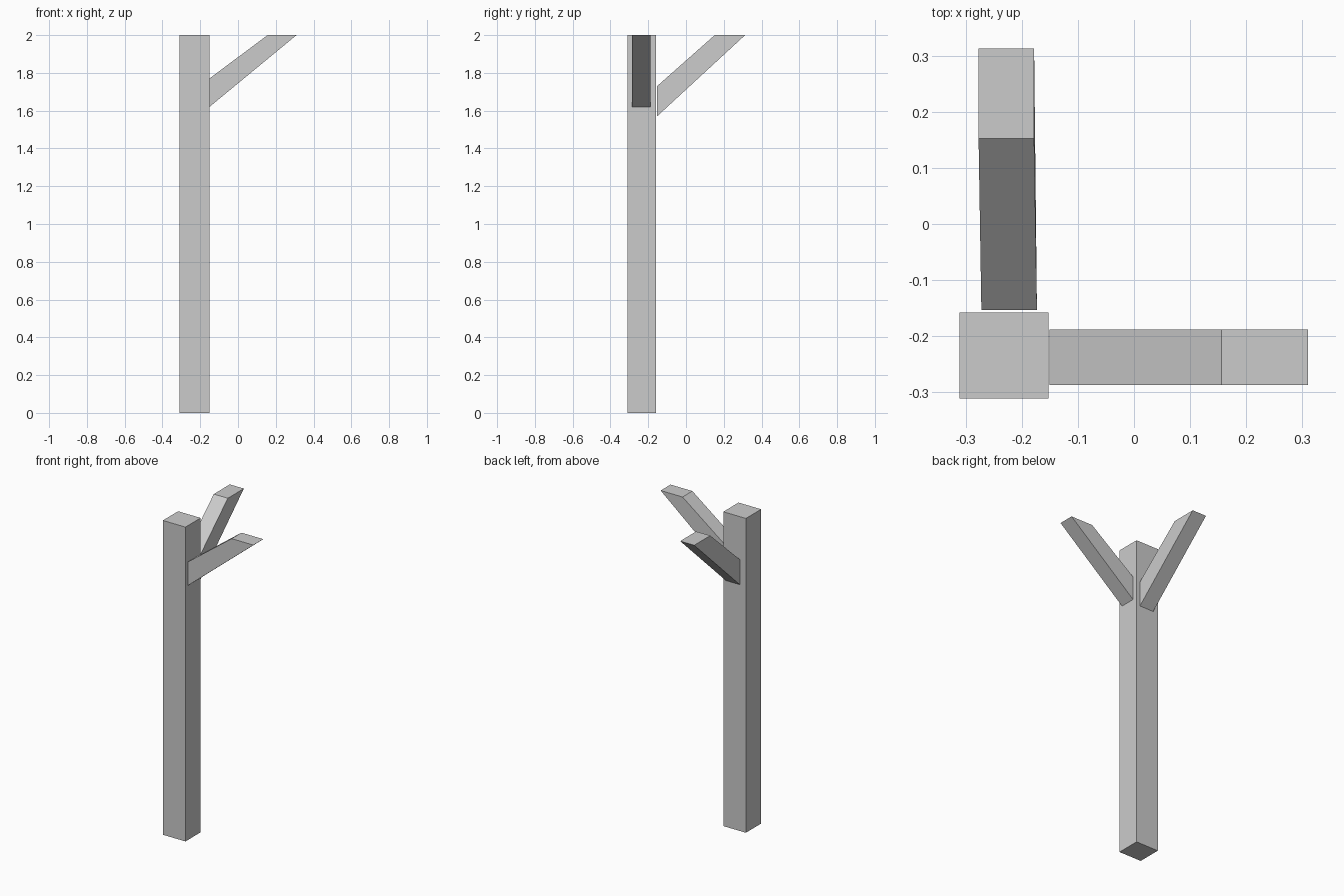
import bpy, bmesh
from mathutils import Vector

if "Cube" in bpy.data.objects:
    bpy.data.objects.remove(bpy.data.objects["Cube"])


def prism(name, profile, across):
    """Extrude a four-point (along, z, side) profile sideways by a vector."""
    bm = bmesh.new()
    face = bm.faces.new([bm.verts.new(p) for p in profile])
    ext = bmesh.ops.extrude_face_region(bm, geom=[face])
    moved = [v for v in ext["geom"] if isinstance(v, bmesh.types.BMVert)]
    bmesh.ops.translate(bm, verts=moved, vec=Vector(across))
    bmesh.ops.recalc_face_normals(bm, faces=bm.faces)
    mesh = bpy.data.meshes.new(name)
    bm.to_mesh(mesh)
    bm.free()
    obj = bpy.data.objects.new(name, mesh)
    bpy.context.collection.objects.link(obj)
    return obj


# Upright corner post
prism("post", [(-0.311, -0.311, 0), (-0.152, -0.311, 0),
               (-0.152, -0.311, 2), (-0.311, -0.311, 2)], (0, 0.153, 0))

# Diagonal brace towards the right, cut upright at the post and level on top
right_profile = [(-0.151, 1.62), (-0.151, 1.77), (0.156, 2), (0.31, 2)]
prism("right_brace", [(x, -0.287, z) for x, z in right_profile], (0, 0.099, 0))

# Diagonal brace towards the back, leaning very slightly sideways
back_profile = [(-0.272, -0.153, 1.57), (-0.272, -0.153, 1.73),
                (-0.277, 0.152, 2), (-0.277, 0.313, 2)]
prism("back_brace", back_profile, (0.099, 0, 0))
